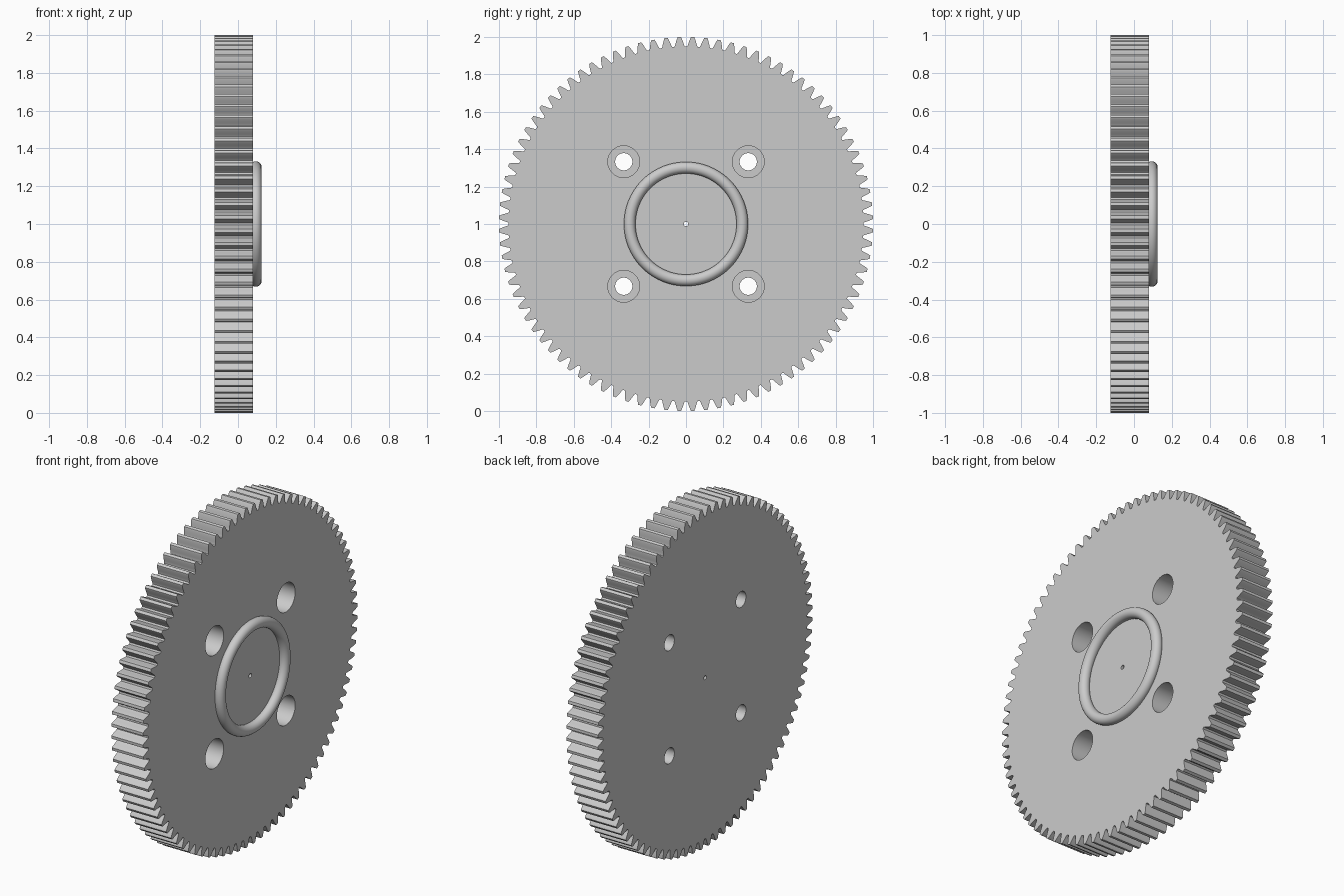
import bpy
import bmesh
from math import pi, sin, cos, radians

TEETH = 88
BACK, FACE = -0.125, 0.08      # gear thickness along x
HUB_Z = 1.0

if "Cube" in bpy.data.objects:
    bpy.data.objects.remove(bpy.data.objects["Cube"])

# Single grey material
grey = bpy.data.materials.new("plain grey")
grey.use_nodes = True
colour = (0.6, 0.6, 0.6, 1)
grey.diffuse_color = colour
grey.node_tree.nodes["Principled BSDF"].inputs["Base Color"].default_value = colour


def make_object(name, bm):
    bmesh.ops.recalc_face_normals(bm, faces=bm.faces[:])
    mesh = bpy.data.meshes.new(name)
    bm.to_mesh(mesh)
    bm.free()
    obj = bpy.data.objects.new(name, mesh)
    bpy.context.collection.objects.link(obj)
    mesh.materials.append(grey)
    return obj


def select_only(obj):
    bpy.ops.object.select_all(action='DESELECT')
    obj.select_set(True)
    bpy.context.view_layer.objects.active = obj


def stepped_cutter(name, y, z, steps, sides=48):
    """Closed turned solid along x from (radius, x) steps."""
    bm = bmesh.new()
    rings = [[bm.verts.new((x, y + r * cos(2 * pi * i / sides),
                            z + r * sin(2 * pi * i / sides)))
              for i in range(sides)] for r, x in steps]
    for a, b in zip(rings, rings[1:]):
        for i in range(sides):
            j = (i + 1) % sides
            bm.faces.new((a[i], a[j], b[j], b[i]))
    bm.faces.new(rings[0])
    bm.faces.new(rings[-1])
    cutter = make_object(name, bm)
    cutter.hide_render = True
    return cutter


# Gear body: tooth flank as (radius, half width in pitches), root to tip
flank = [(0.949, 0.42), (0.956, 0.36), (0.966, 0.31), (0.978, 0.25),
         (0.990, 0.185), (0.998, 0.135), (1.0, 0.115)]
tooth = [(r, -w) for r, w in flank] + [(r, w) for r, w in reversed(flank)]
bm = bmesh.new()
outline = []
for t in range(TEETH):
    for r, w in tooth:
        a = 2 * pi * (t + 0.5 + w) / TEETH
        outline.append(bm.verts.new((BACK, r * sin(a), HUB_Z + r * cos(a))))
face = bm.faces.new(outline)
extruded = bmesh.ops.extrude_face_region(bm, geom=[face], use_keep_orig=True)
bmesh.ops.translate(bm, vec=(FACE - BACK, 0, 0),
                    verts=[v for v in extruded["geom"] if isinstance(v, bmesh.types.BMVert)])
gear = make_object("gear_body", bm)

# Four counterbored bolt holes and a pin hole through the centre
cutters = [stepped_cutter("bolt_hole_cutter", sy * 0.333, HUB_Z + sz * 0.333,
                          [(0.085, 0.2), (0.085, -0.06), (0.046, -0.06), (0.046, -0.2)])
           for sy in (-1, 1) for sz in (-1, 1)]
cutters.append(stepped_cutter("pin_hole_cutter", 0, HUB_Z,
                              [(0.012, 0.2), (0.012, -0.2)], 20))
select_only(gear)
for cutter in cutters:
    mod = gear.modifiers.new("hole", 'BOOLEAN')
    mod.operation = 'DIFFERENCE'
    mod.solver = 'EXACT'
    mod.object = cutter
    bpy.ops.object.modifier_apply(modifier=mod.name)
    bpy.data.objects.remove(cutter)
select_only(gear)
bpy.ops.object.shade_smooth_by_angle(angle=radians(20))

# Raised round ring on the face
bpy.ops.mesh.primitive_torus_add(major_segments=96, minor_segments=24,
                                 major_radius=0.301, minor_radius=0.031,
                                 location=(0.094, 0, HUB_Z), rotation=(0, pi / 2, 0))
ring = bpy.context.object
ring.name = "face_ring"
ring.data.materials.append(grey)
bpy.ops.object.shade_smooth_by_angle(angle=radians(40))
